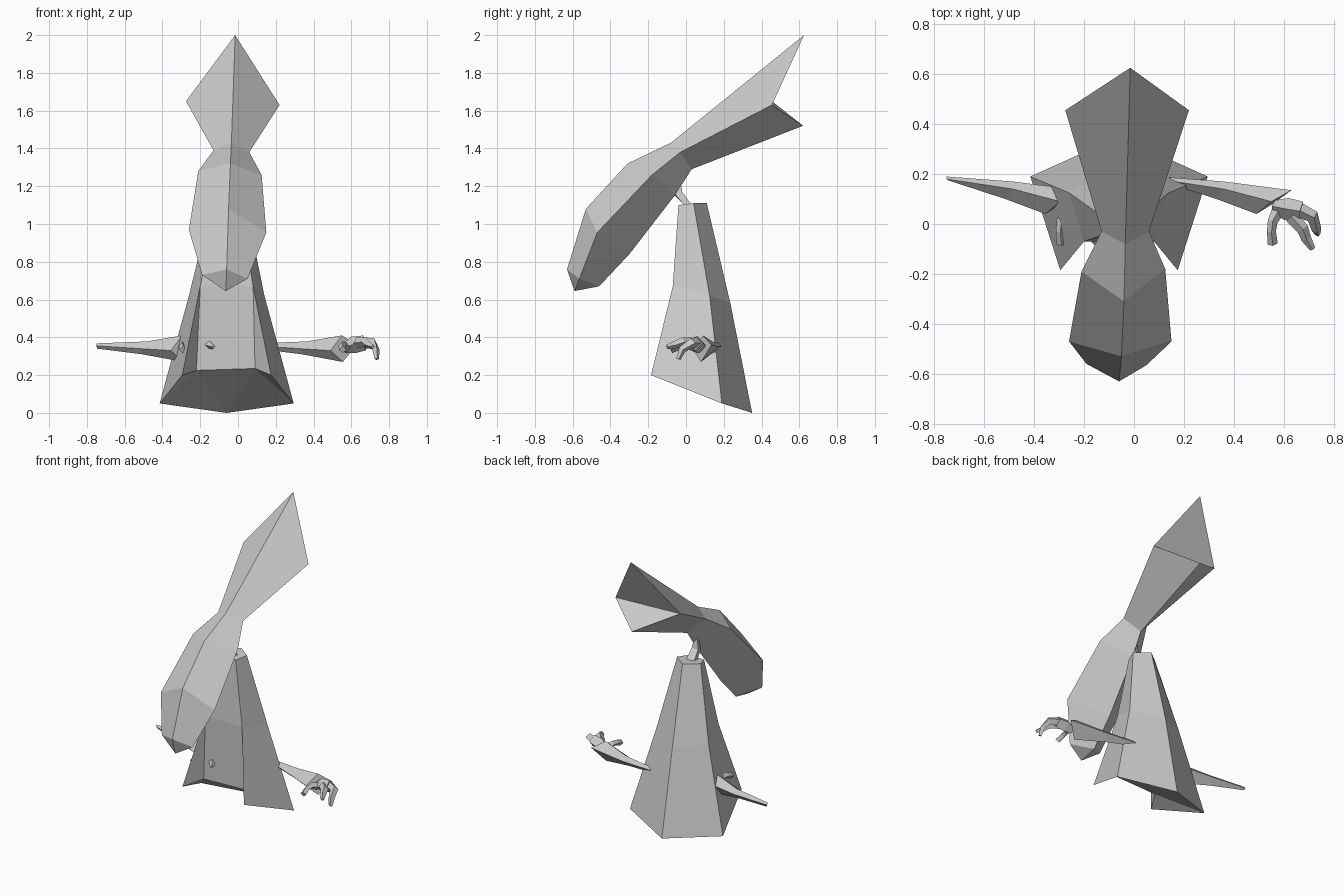
import bpy, bmesh
from mathutils import Vector

if "Cube" in bpy.data.objects:
    bpy.data.objects.remove(bpy.data.objects["Cube"])

gray = bpy.data.materials.new("plain gray")
gray.use_nodes = True
COLOR = (0.6, 0.6, 0.6, 1)
gray.diffuse_color = COLOR
gray.node_tree.nodes["Principled BSDF"].inputs["Base Color"].default_value = COLOR


def finish(name, bm):
    bmesh.ops.recalc_face_normals(bm, faces=bm.faces)
    mesh = bpy.data.meshes.new(name)
    bm.to_mesh(mesh)
    bm.free()
    mesh.materials.append(gray)
    ob = bpy.data.objects.new(name, mesh)
    bpy.context.collection.objects.link(ob)
    return ob


def skin(bm, rings, start=True, end=True):
    """Join equal rings of points with quads; cap the ends if wanted."""
    loops = [[bm.verts.new(p) for p in ring] for ring in rings]
    for a, b in zip(loops, loops[1:]):
        for i in range(len(a)):
            j = (i + 1) % len(a)
            bm.faces.new((a[i], a[j], b[j], b[i]))
    if start:
        bm.faces.new(loops[0])
    if end:
        bm.faces.new(loops[-1])
    return loops


def tube(bm, path):
    """Four-sided tapering tube through (point, radius) pairs."""
    rings = []
    pts = [Vector(p) for p, r in path]
    for i, (p, r) in enumerate(path):
        d = (pts[min(i + 1, len(pts) - 1)] - pts[max(i - 1, 0)]).normalized()
        side = d.cross(Vector((0, 0, 1))).normalized()
        up = side.cross(d)
        rings.append([pts[i] + v * r for v in (side, up, -side, -up)])
    skin(bm, rings)


# Robe: five-sided bell, with a recessed panel between two front points
def robe_ring(cx, front, fy, fz, side, sy, sz, by, bz):
    return [(cx - front, fy, fz), (cx + front, fy, fz), (cx + side, sy, sz),
            (cx, by, bz), (cx - side, sy, sz)]


bm = bmesh.new()
top = robe_ring(-.05, .06, -.04, 1.1, .09, .04, 1.11, .11, 1.11)
mid = robe_ring(-.06, .14, -.07, .67, .2, .125, .62, .235, .58)
hem = robe_ring(-.06, .235, -.185, .2, .355, .19, .05, .35, 0)
_, m, h = skin(bm, [top, mid, hem], end=False)
panel = next(f for f in bm.faces if {m[0], m[1], h[0], h[1]} == set(f.verts))
bmesh.ops.delete(bm, geom=[panel], context='FACES_ONLY')
n0 = bm.verts.new((-.22, -.06, .225))
n1 = bm.verts.new((.09, -.06, .235))
for face in ((m[0], m[1], n1, n0), (m[0], n0, h[0]), (m[1], h[1], n1),
             (h[0], n0, h[4]), (h[1], h[2], n1),
             (n0, h[3], h[4]), (n1, h[2], h[3]), (n0, n1, h[3])):
    bm.faces.new(face)
for e in [e for e in bm.edges if not e.link_faces]:
    bm.edges.remove(e)
finish("robe", bm)

# Neck: thin spike between robe and head
bm = bmesh.new()
skin(bm, [[(-.08, .03, 1.1), (-.02, .03, 1.1), (-.02, -.01, 1.1), (-.08, -.01, 1.1)],
          [(-.07, -.03, 1.16), (-.03, -.02, 1.17), (-.04, -.06, 1.16), (-.07, -.06, 1.15)],
          [(-.06, -.04, 1.24), (-.04, -.03, 1.23), (-.04, -.05, 1.24), (-.06, -.05, 1.24)]])
finish("neck", bm)

# Head: long drooping mask; each ring is ridge, left side, underside, right side
collar = [(-.035, -.08, 1.43), (.06, -.03, 1.38), (-.03, .03, 1.29), (-.13, -.03, 1.39)]
bm = bmesh.new()
loops = skin(bm, [
    collar,
    [(-.04, -.31, 1.32), (.125, -.18, 1.26), (-.04, -.06, 1.15), (-.21, -.19, 1.28)],
    [(-.05, -.53, 1.08), (.15, -.47, .955), (-.055, -.3, .84), (-.26, -.47, .97)],
    [(-.06, -.63, .76), (.05, -.565, .71), (-.06, -.46, .67), (-.19, -.56, .73)],
], end=False)
tip = bm.verts.new((-.065, -.59, .645))
last = loops[-1]
for i in range(4):
    bm.faces.new((last[i], last[(i + 1) % 4], tip))
finish("head", bm)

# Hood: flares backward and ends in a notch
bm = bmesh.new()
_, e = skin(bm, [collar, [(-.015, .625, 2), (.22, .455, 1.63),
                          (-.02, .62, 1.52), (-.275, .455, 1.65)]], end=False)
bm.faces.new((e[0], e[1], e[3]))
bm.faces.new((e[1], e[2], e[3]))
finish("hood", bm)

# Arms: both share one shape, shifted sideways
for side, dx in (("left", 0), ("right", -.845)):
    bm = bmesh.new()
    skin(bm, [
        [(.095, .18, .368), (.095, .19, .355), (.1, .185, .34), (.1, .175, .355)],
        [(.36, .14, .378), (.36, .17, .35), (.34, .13, .31), (.33, .1, .34)],
        [(.55, .09, .41), (.63, .135, .36), (.555, .08, .27), (.49, .04, .33)]])
    sleeve = finish(side + "_sleeve", bm)

    # Hand: palm, two curled fingers and a thumb
    bm = bmesh.new()
    tube(bm, [((.56, .07, .34), .025), ((.61, .06, .36), .045), ((.67, .05, .37), .04)])
    tube(bm, [((.65, .06, .37), .032), ((.715, .03, .37), .026),
              ((.73, -.02, .335), .02), ((.735, -.04, .285), .012)])
    tube(bm, [((.63, .03, .37), .028), ((.675, -.02, .375), .024),
              ((.69, -.06, .36), .02), ((.715, -.1, .35), .012)])
    tube(bm, [((.575, .05, .345), .025), ((.555, .01, .36), .02),
              ((.55, -.03, .355), .018), ((.555, -.08, .335), .02)])
    hand = finish(side + "_hand", bm)
    sleeve.location.x = hand.location.x = dx
